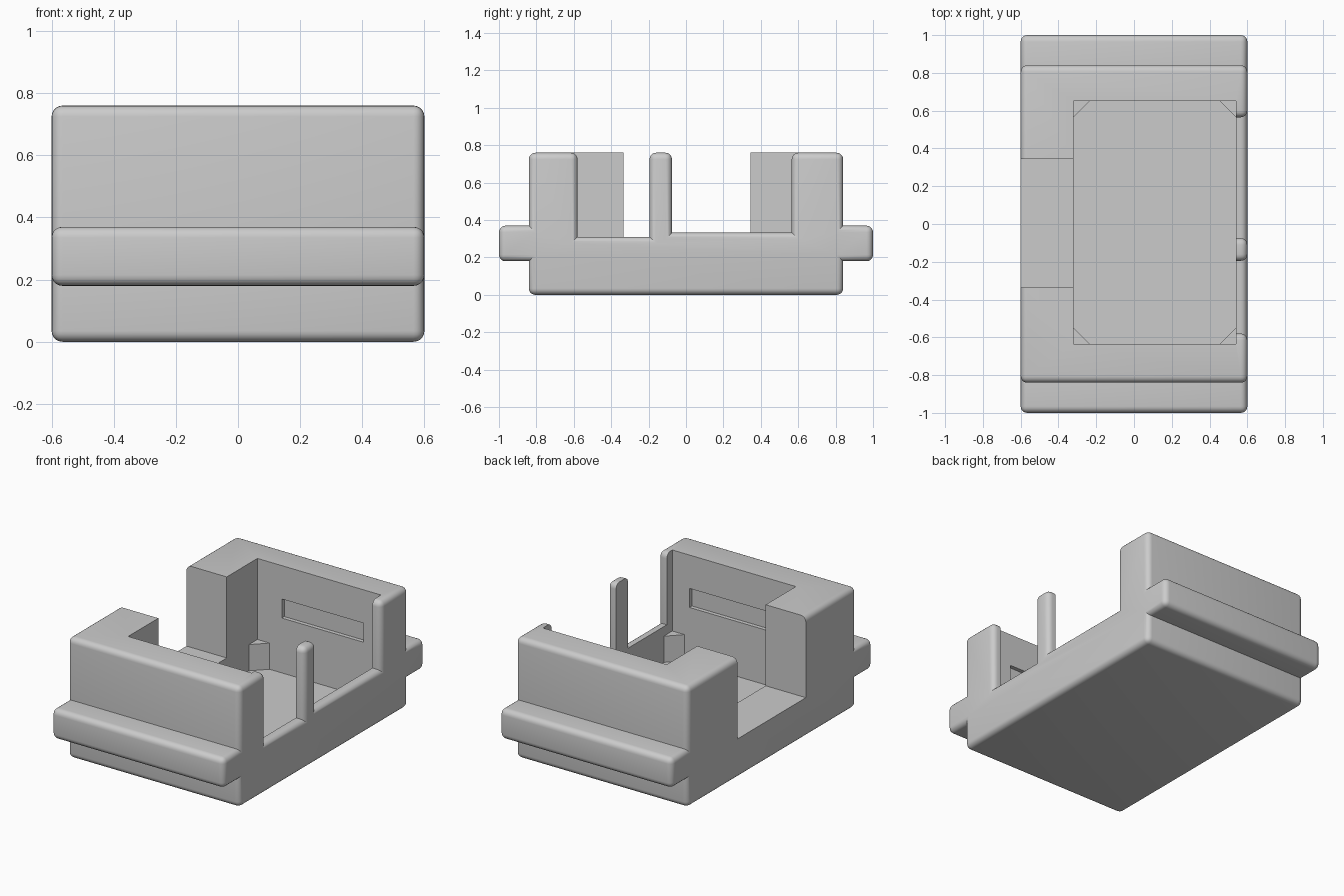
import bpy, bmesh
from math import radians

cube = bpy.data.objects.get("Cube")
if cube:
    bpy.data.objects.remove(cube, do_unlink=True)

ROUND = 0.035
grey = bpy.data.materials.new("plain_grey")
grey.use_nodes = True
grey.diffuse_color = (0.6, 0.6, 0.6, 1)
grey.node_tree.nodes["Principled BSDF"].inputs["Base Color"].default_value = (0.6, 0.6, 0.6, 1)


def prism(name, points, axis, low, high):
    """Extrude a closed outline along x (points are y, z) or z (points are x, y)."""
    place = (lambda a, b, t: (t, a, b)) if axis == "x" else (lambda a, b, t: (a, b, t))
    bm = bmesh.new()
    bottom = [bm.verts.new(place(a, b, low)) for a, b in points]
    top = [bm.verts.new(place(a, b, high)) for a, b in points]
    bm.faces.new(bottom)
    bm.faces.new(top)
    for i in range(len(points)):
        j = (i + 1) % len(points)
        bm.faces.new((bottom[i], bottom[j], top[j], top[i]))
    bmesh.ops.recalc_face_normals(bm, faces=bm.faces)
    mesh = bpy.data.meshes.new(name)
    bm.to_mesh(mesh)
    bm.free()
    mesh.materials.append(grey)
    obj = bpy.data.objects.new(name, mesh)
    bpy.context.collection.objects.link(obj)
    return obj


def box(name, x, y, z):
    return prism(name, [(x[0], y[0]), (x[1], y[0]), (x[1], y[1]), (x[0], y[1])], "z", *z)


def cut(target, cutter):
    """Subtract the cutter for good and discard it."""
    cutter.hide_render = True
    mod = target.modifiers.new("cut", "BOOLEAN")
    mod.operation = "DIFFERENCE"
    mod.solver = "EXACT"
    mod.object = cutter
    bpy.context.view_layer.objects.active = target
    bpy.ops.object.modifier_apply(modifier=mod.name)
    bpy.data.objects.remove(cutter, do_unlink=True)


# Block with a mounting rail across each end
half = [(0.84, 0), (0.84, 0.18), (1, 0.18), (1, 0.37), (0.84, 0.37), (0.84, 0.76)]
body = prism("housing", half + [(-y, z) for y, z in reversed(half)], "x", -0.6, 0.6)

# Two openings in the thin side wall, leaving a slim post between them
cut(body, box("front_opening", (-0.2, 0.8), (-0.58, -0.195), (0.31, 1)))
cut(body, box("back_opening", (-0.2, 0.8), (-0.075, 0.565), (0.333, 1)))

# Round all outward edges
bm = bmesh.new()
bm.from_mesh(body.data)
bmesh.ops.dissolve_limit(bm, angle_limit=radians(1), verts=bm.verts, edges=bm.edges)
outer = [e for e in bm.edges if len(e.link_faces) == 2 and e.calc_face_angle_signed() > 0.5]
bmesh.ops.bevel(bm, geom=outer, offset=ROUND, offset_type="OFFSET", segments=5,
                profile=0.5, affect="EDGES", clamp_overlap=True)
bm.to_mesh(body.data)
bm.free()

# Cavity: square above, with corner supports below
X, Y, C = (-0.32, 0.54), (-0.635, 0.65), 0.085
cut(body, box("cavity", X, Y, (0.25, 1)))
well = [(X[0] + C, Y[0]), (X[1] - C, Y[0]), (X[1], Y[0] + C), (X[1], Y[1] - C),
        (X[1] - C, Y[1]), (X[0] + C, Y[1]), (X[0], Y[1] - C), (X[0], Y[0] + C)]
cut(body, prism("well", well, "z", 0.085, 0.3))

# Wide gap in the thick side wall, and a shallow slot in each end wall
cut(body, box("side_gap", (-0.8, -0.2), (-0.335, 0.345), (0.25, 1)))
cut(body, box("end_slots", (-0.15, 0.42), (-0.66, 0.675), (0.43, 0.55)))

bpy.ops.object.select_all(action="DESELECT")
body.select_set(True)
bpy.context.view_layer.objects.active = body
bpy.ops.object.shade_smooth_by_angle(angle=radians(30))
